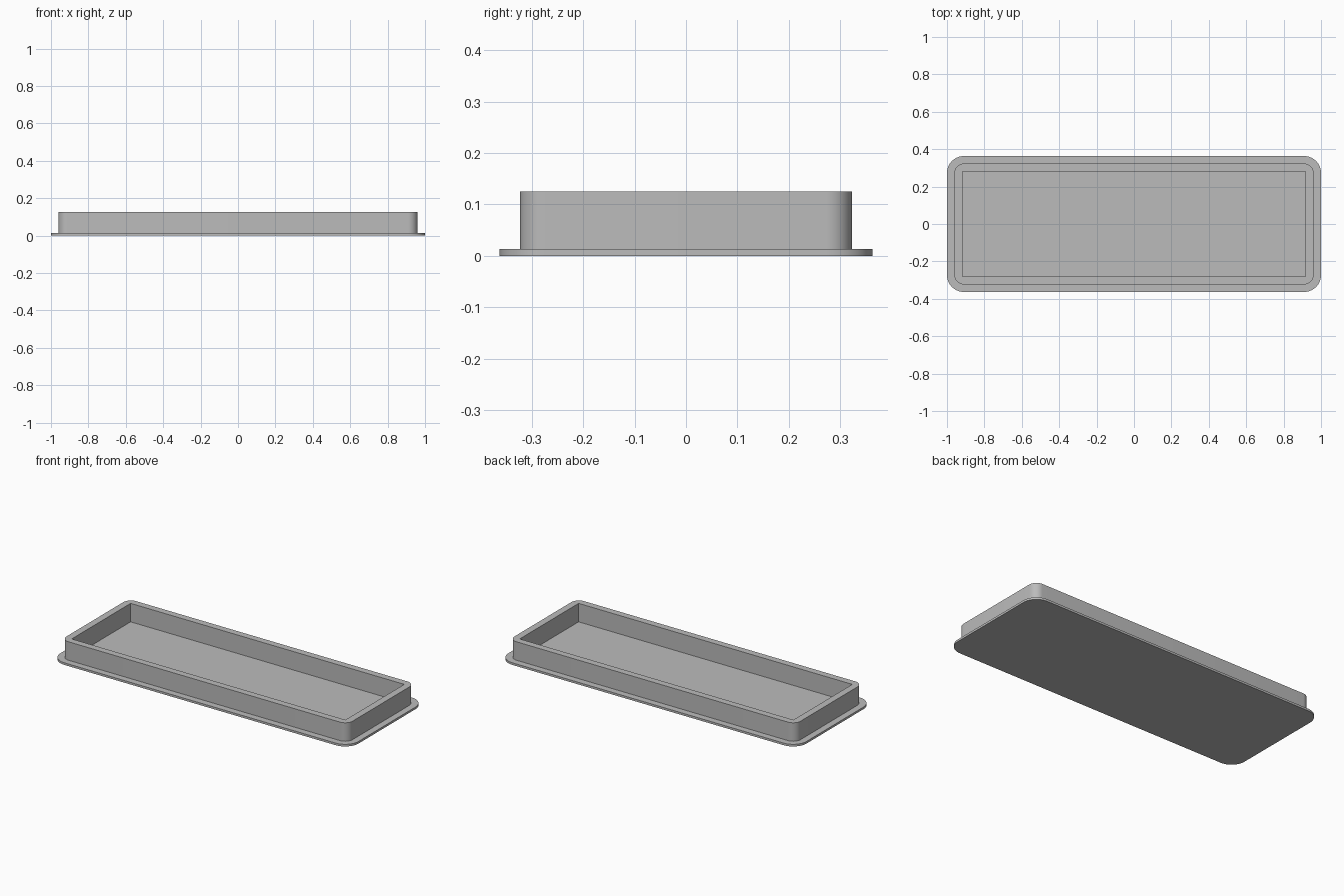
import bpy, bmesh, math

cube = bpy.data.objects.get("Cube")
if cube:
    bpy.data.objects.remove(cube, do_unlink=True)

SEGMENTS = 12
PLATE_TOP, RIM_TOP = 0.013, 0.125

grey = bpy.data.materials.new("plain grey")
grey.use_nodes = True
colour = (0.5, 0.5, 0.5, 1)
grey.diffuse_color = colour
grey.node_tree.nodes["Principled BSDF"].inputs["Base Color"].default_value = colour


def rounded_corners(hx, hy, radius):
    """Four counter-clockwise lists of points, one per rounded corner."""
    corners = []
    for k, (sx, sy) in enumerate([(1, 1), (-1, 1), (-1, -1), (1, -1)]):
        angles = [(k + i / SEGMENTS) * math.pi / 2 for i in range(SEGMENTS + 1)]
        corners.append([(sx * (hx - radius) + radius * math.cos(a),
                         sy * (hy - radius) + radius * math.sin(a)) for a in angles])
    return corners


def add_ring(bm, points, z):
    return [bm.verts.new((x, y, z)) for x, y in points]


def add_walls(bm, low, high):
    for i in range(len(low)):
        j = (i + 1) % len(low)
        bm.faces.new((low[i], low[j], high[j], high[i]))


def finish(name, bm):
    bmesh.ops.recalc_face_normals(bm, faces=bm.faces)
    mesh = bpy.data.meshes.new(name)
    bm.to_mesh(mesh)
    bm.free()
    mesh.materials.append(grey)
    obj = bpy.data.objects.new(name, mesh)
    bpy.context.collection.objects.link(obj)
    bpy.ops.object.select_all(action="DESELECT")
    obj.select_set(True)
    bpy.context.view_layer.objects.active = obj
    bpy.ops.object.shade_smooth_by_angle(angle=math.radians(30))


# Thin base plate with rounded corners
bm = bmesh.new()
outline = sum(rounded_corners(1.0, 0.363, 0.09), [])
low, high = add_ring(bm, outline, 0), add_ring(bm, outline, PLATE_TOP)
add_walls(bm, low, high)
bm.faces.new(low[::-1])
bm.faces.new(high)
finish("base_plate", bm)

# Raised rim: rounded outside, square inside
bm = bmesh.new()
outline = sum(rounded_corners(0.96, 0.323, 0.05), [])
ix, iy = 0.918, 0.282
opening = [(ix, iy), (-ix, iy), (-ix, -iy), (ix, -iy)]
levels = []
for z in (PLATE_TOP, RIM_TOP):
    outer, inner = add_ring(bm, outline, z), add_ring(bm, opening, z)
    levels.append((outer, inner))
    # Each rounded corner fans to one inner corner; quads join the corners
    for k in range(4):
        start = k * (SEGMENTS + 1)
        for i in range(start, start + SEGMENTS):
            bm.faces.new((inner[k], outer[i], outer[i + 1]))
        end, nxt = start + SEGMENTS, (start + SEGMENTS + 1) % len(outer)
        bm.faces.new((inner[k], outer[end], outer[nxt], inner[(k + 1) % 4]))
for low, high in zip(*levels):
    add_walls(bm, low, high)
finish("raised_rim", bm)
